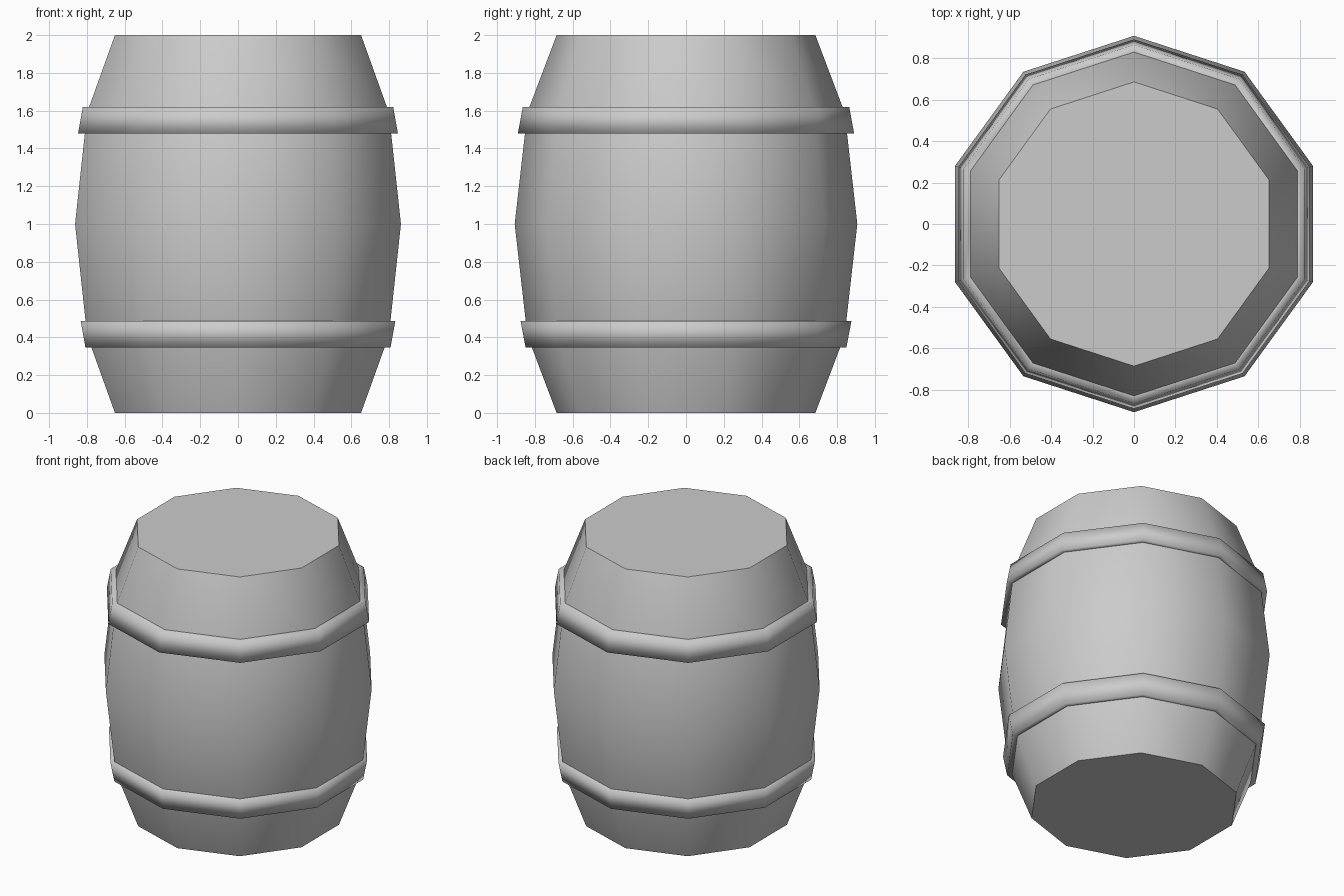
import bpy, bmesh
from math import sin, cos, pi, radians

SIDES = 10

cube = bpy.data.objects.get("Cube")
if cube:
    bpy.data.objects.remove(cube, do_unlink=True)

grey = bpy.data.materials.new("plain grey")
grey.use_nodes = True
grey.diffuse_color = (0.6, 0.6, 0.6, 1)
grey.node_tree.nodes["Principled BSDF"].inputs["Base Color"].default_value = grey.diffuse_color


def lathe(name, profile, closed, smooth_angle):
    """Turn (radius, height) points round z; closed makes a ring, open gets end caps."""
    bm = bmesh.new()
    rings = [[bm.verts.new((r * sin(2 * pi * i / SIDES), r * cos(2 * pi * i / SIDES), z))
              for i in range(SIDES)] for r, z in profile]
    pairs = list(zip(rings, rings[1:]))
    if closed:
        pairs.append((rings[-1], rings[0]))
    else:
        bm.faces.new(rings[0])
        bm.faces.new(rings[-1])
    for low, high in pairs:
        for i in range(SIDES):
            j = (i + 1) % SIDES
            bm.faces.new((low[i], low[j], high[j], high[i]))
    bmesh.ops.recalc_face_normals(bm, faces=bm.faces)
    mesh = bpy.data.meshes.new(name)
    bm.to_mesh(mesh)
    bm.free()
    mesh.materials.append(grey)
    obj = bpy.data.objects.new(name, mesh)
    bpy.context.collection.objects.link(obj)
    bpy.ops.object.select_all(action="DESELECT")
    obj.select_set(True)
    bpy.context.view_layer.objects.active = obj
    bpy.ops.object.shade_smooth_by_angle(angle=radians(smooth_angle))
    return obj


# Bulging body with flat ends
lathe("barrel_body", [(0.685, 0), (0.84, 0.41), (0.907, 1), (0.84, 1.59), (0.685, 2)], False, 60)

# Tapered hoops, soft across their rims
for name, z0, z1, r0, r1 in (("lower_hoop", 0.345, 0.487, 0.849, 0.876),
                             ("upper_hoop", 1.48, 1.62, 0.89, 0.864)):
    lathe(name, [(r0 - 0.07, z0), (r0, z0), (r1, z1), (r1 - 0.07, z1)], True, 180)
